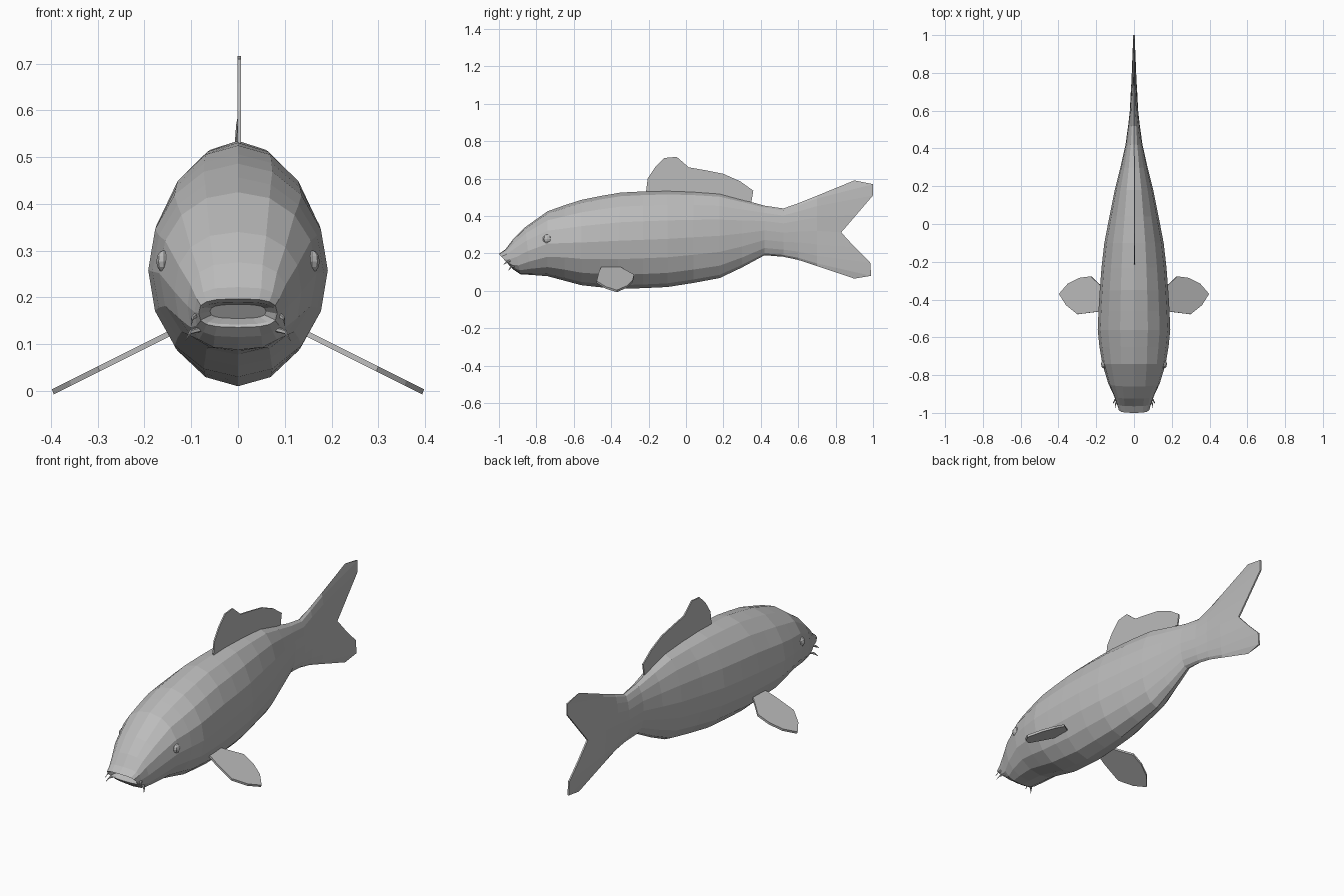
import bpy, bmesh, math
from mathutils import Vector

if "Cube" in bpy.data.objects:
    bpy.data.objects.remove(bpy.data.objects["Cube"])

grey = bpy.data.materials.new("plain grey")
grey.diffuse_color = (0.5, 0.5, 0.5, 1)
grey.use_nodes = True
grey.node_tree.nodes["Principled BSDF"].inputs["Base Color"].default_value = grey.diffuse_color


def finish(bm, name):
    bmesh.ops.recalc_face_normals(bm, faces=bm.faces)
    me = bpy.data.meshes.new(name)
    bm.to_mesh(me)
    bm.free()
    me.materials.append(grey)
    ob = bpy.data.objects.new(name, me)
    bpy.context.collection.objects.link(ob)
    return ob


def mirror(ob):
    m = ob.modifiers.new("mirror", 'MIRROR')
    m.use_axis = (True, False, False)


HALF = 8  # facets from back to belly on each side


def ring(yt, zt, yb, zb, w, p=1.0):
    """Sixteen-sided ring, tilted from its top point to its bottom point."""
    side = []
    for i in range(HALF + 1):
        a = math.pi * i / HALF
        c = math.copysign(abs(math.cos(a)) ** p, math.cos(a))
        t = (1 - c) / 2
        x = w * max(math.sin(a), 0) ** p
        side.append(Vector((x, yt + (yb - yt) * t, zt + (zb - zt) * t)))
    return side


# Body stations: top y, top z, bottom y, bottom z, half width, squareness
stations = [
    (-0.93, 0.185, -0.91, 0.155, 0.06, 0.7),    # inside the mouth
    (-0.985, 0.190, -0.94, 0.142, 0.080, 0.7),  # mouth rim
    (-1.00, 0.197, -0.945, 0.136, 0.084, 0.65),  # lips
    (-0.965, 0.222, -0.925, 0.115, 0.093, 0.65),
    (-0.925, 0.275, -0.885, 0.088, 0.108, 0.75),
    (-0.86, 0.340, -0.83, 0.085, 0.136, 0.85),
    (-0.74, 0.425, -0.74, 0.078, 0.168, 0.95),
    (-0.65, 0.457, -0.65, 0.054, 0.183, 1),
    (-0.56, 0.486, -0.56, 0.030, 0.192, 1),
    (-0.46, 0.506, -0.46, 0.019, 0.188, 1),
    (-0.35, 0.525, -0.37, 0.010, 0.182, 1),
    (-0.23, 0.531, -0.23, 0.014, 0.172, 1),
    (-0.10, 0.535, -0.10, 0.020, 0.157, 1),
    (0.04, 0.530, 0.04, 0.042, 0.130, 1),
    (0.18, 0.520, 0.18, 0.068, 0.102, 1),
    (0.30, 0.488, 0.30, 0.125, 0.072, 1),
    (0.42, 0.455, 0.42, 0.190, 0.045, 1),
    (0.52, 0.440, 0.52, 0.182, 0.031, 1),
    (0.60, 0.468, 0.60, 0.165, 0.022, 1),
    (0.70, 0.508, 0.70, 0.132, 0.017, 1),
]
rings = [ring(*s) for s in stations]
# Forked trailing edge of the tail
fork = [(0.9, 0.59), (1.0, 0.57), (1.0, 0.51), (0.91, 0.405), (0.83, 0.312),
        (0.9, 0.235), (0.985, 0.15), (0.99, 0.08), (0.9, 0.065)]
rings.append([Vector((0 if i in (0, 8) else 0.004, y, z))
              for i, (y, z) in enumerate(fork)])

bm = bmesh.new()
loops = []
for side in rings:
    right = [bm.verts.new(v) for v in side]
    left = [bm.verts.new((-v.x, v.y, v.z)) for v in side[1:-1]]
    loops.append(right + left[::-1])
n = 2 * HALF
for a, b in zip(loops, loops[1:]):
    for i in range(n):
        j = (i + 1) % n
        bm.faces.new((a[i], a[j], b[j], b[i]))
bm.faces.new(loops[0])
# Close the tail edge strip by strip
e = loops[-1]
for i in range(HALF):
    bm.faces.new(list(dict.fromkeys((e[i], e[i + 1], e[(n - i - 1) % n], e[(n - i) % n]))))
finish(bm, "body_and_tail")


def plate(name, rim, offset):
    """Flat fin: an outline and its copy moved by offset, joined at the rim."""
    bm = bmesh.new()
    a = [bm.verts.new(v) for v in rim]
    b = [bm.verts.new(Vector(v) + Vector(offset)) for v in rim]
    bm.faces.new(a)
    bm.faces.new(b[::-1])
    for i in range(len(a)):
        j = (i + 1) % len(a)
        bm.faces.new((a[i], b[i], b[j], a[j]))
    return finish(bm, name)


# Dorsal fin
dorsal = [(-0.215, 0.52), (-0.205, 0.60), (-0.165, 0.66), (-0.115, 0.71), (-0.05, 0.716),
          (0.015, 0.66), (0.10, 0.645), (0.20, 0.625), (0.29, 0.585), (0.36, 0.535),
          (0.35, 0.475), (0.18, 0.50), (-0.1, 0.51)]
plate("dorsal_fin", [(-0.001, y, z) for y, z in dorsal], (0.007, 0, 0))

# Pectoral fins
pectoral = [(0.14, -0.45), (0.20, -0.465), (0.30, -0.478), (0.36, -0.43), (0.398, -0.37),
            (0.35, -0.315), (0.29, -0.285), (0.23, -0.277), (0.195, -0.31), (0.14, -0.36)]
mirror(plate("pectoral_fins",
             [(x, y, 0.125 - (x - 0.155) * 0.5) for x, y in pectoral], (-0.004, 0, -0.011)))

# Eyes
bm = bmesh.new()
bmesh.ops.create_uvsphere(bm, u_segments=8, v_segments=6, radius=0.024)
for v in bm.verts:
    v.co = Vector((v.co.x * 0.7 + 0.158, v.co.y - 0.742, v.co.z + 0.277))
mirror(finish(bm, "eyes"))


def barbel(name, pts):
    """Tapering whisker along three points."""
    bm = bmesh.new()
    prev = None
    for k, p in enumerate(pts):
        r = (0.007, 0.005, 0.001)[k]
        cur = [bm.verts.new((p[0] + r * 0.5 * math.cos(a), p[1] + r * math.cos(a),
                             p[2] + r * math.sin(a)))
               for a in (math.tau * i / 5 for i in range(5))]
        if prev:
            for i in range(5):
                j = (i + 1) % 5
                bm.faces.new((prev[i], prev[j], cur[j], cur[i]))
        else:
            bm.faces.new(cur)
        prev = cur
    bm.faces.new(prev)
    mirror(finish(bm, name))


# Whiskers beside the mouth
barbel("lower_barbels", [(0.07, -0.91, 0.135), (0.102, -0.935, 0.126), (0.112, -0.95, 0.108)])
barbel("upper_barbels", [(0.085, -0.935, 0.165), (0.098, -0.955, 0.155), (0.100, -0.975, 0.14)])
